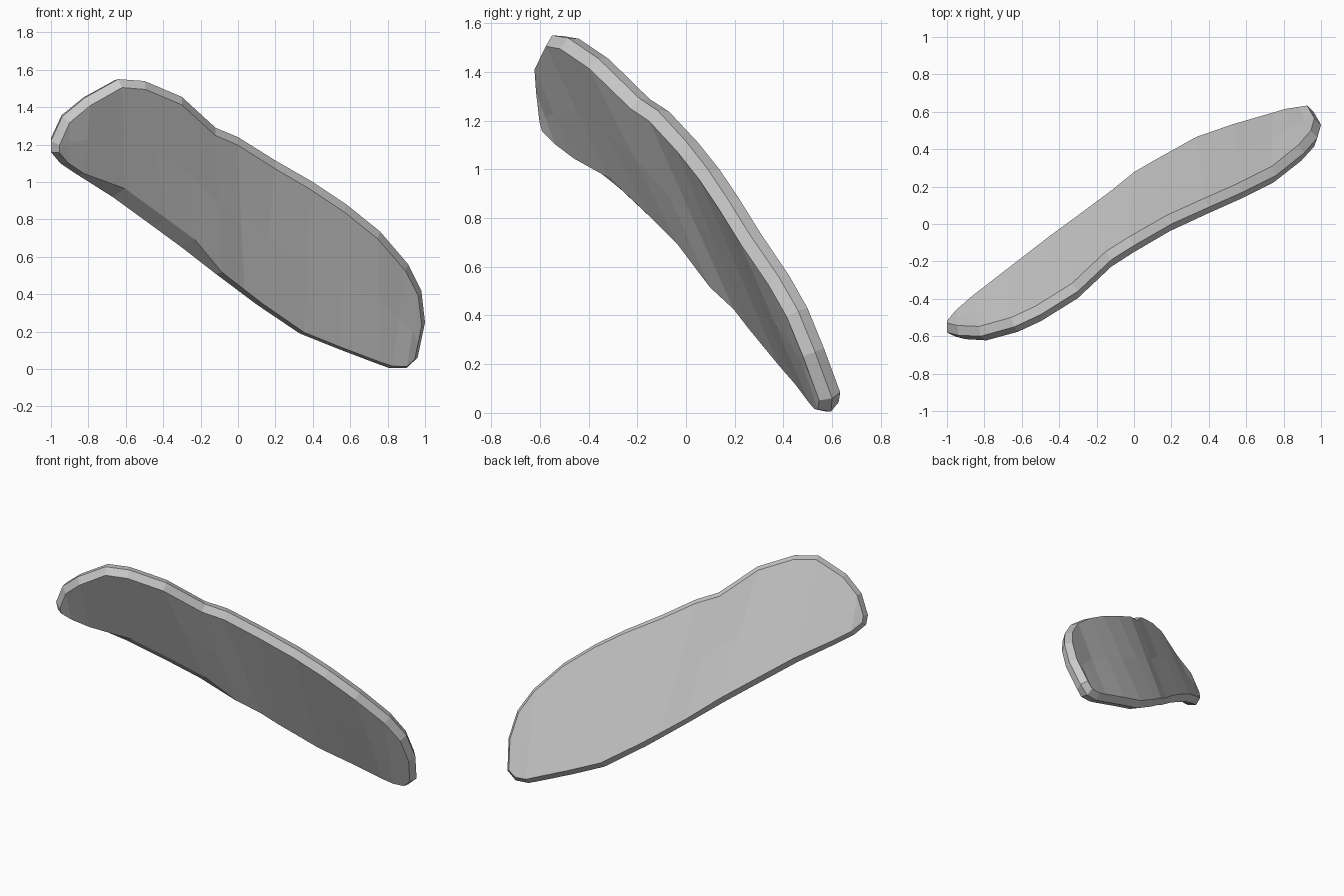
import bpy, bmesh
from mathutils import Vector

if "Cube" in bpy.data.objects:
    bpy.data.objects.remove(bpy.data.objects["Cube"])

# Rim points from heel to toe: upper side and lower side of the sole
UPPER = [(-1, -.58, 1.22), (-.94, -.595, 1.35), (-.82, -.60, 1.45), (-.64, -.55, 1.55),
         (-.50, -.485, 1.54), (-.30, -.36, 1.455), (-.12, -.19, 1.29), (0, -.115, 1.24),
         (.2, 0, 1.115), (.4, .09, 1.0), (.58, .17, .88), (.76, .26, .735),
         (.91, .38, .56), (.98, .46, .42), (1, .53, .25)]
LOWER = [(-1, -.56, 1.16), (-.95, -.50, 1.10), (-.86, -.42, 1.04), (-.67, -.27, .92),
         (-.45, -.10, .76), (-.30, .01, .65), (-.12, .14, .51), (0, .24, .42),
         (.1, .30, .345), (.33, .43, .19), (.53, .50, .11), (.74, .56, .03),
         (.81, .58, .005), (.90, .595, .005), (.96, .60, .06)]
HALF_THICK = 0.047
U = [Vector(p) for p in UPPER]
L = [Vector(p) for p in LOWER]
n = len(U)

# Surface direction at each station, pointing out of the tread side
centre = [(a + b) / 2 for a, b in zip(U, L)]
normals = []
for i in range(n):
    lo, hi = max(i - 2, 0), min(i + 2, n - 1)
    along = centre[hi] - centre[lo]
    across = U[min(max(i, 2), n - 3)] - L[min(max(i, 2), n - 3)]
    normals.append(along.cross(across).normalized())

rim = U + L[::-1]
rim_normals = normals + normals[::-1]
count = len(rim)


def ring(side, inset, arch_inset):
    """Rim moved inward and to one side of the slab; the arch gets its own inset."""
    points = []
    for k, p in enumerate(rim):
        tangent = rim[(k + 1) % count] - rim[k - 1]
        inward = tangent.cross(rim_normals[k]).normalized()
        station = count - 1 - k
        amount = arch_inset if k >= n and 3 <= station <= 5 else inset
        if inward.dot(centre[n // 2] - p) < 0 and k in (0, n - 1, n, count - 1):
            inward = -inward
        points.append(p + inward * amount + rim_normals[k] * side * HALF_THICK)
    return points


bm = bmesh.new()
tread = [bm.verts.new(p) for p in ring(1, .03, .08)]
edge = [bm.verts.new(p) for p in rim]
inner = [bm.verts.new(p) for p in ring(-1, .025, .03)]

# Bevelled side wall
for a, b in ((tread, edge), (edge, inner)):
    for k in range(count):
        j = (k + 1) % count
        bm.faces.new((a[k], a[j], b[j], b[k]))

# Tread and inner faces, spanned from rim to rim with a middle row
for r in (tread, inner):
    mid = [bm.verts.new((r[i].co + r[count - 1 - i].co) / 2) for i in range(n)]
    for i in range(n - 1):
        bm.faces.new((r[i], r[i + 1], mid[i + 1], mid[i]))
        bm.faces.new((mid[i], mid[i + 1], r[count - 2 - i], r[count - 1 - i]))
    for i in (0, n - 1):
        bm.faces.new((r[i], mid[i], r[count - 1 - i]))

bmesh.ops.recalc_face_normals(bm, faces=bm.faces)
mesh = bpy.data.meshes.new("shoe_sole")
bm.to_mesh(mesh)
bm.free()

# Single grey rubber colour
grey = bpy.data.materials.new("light_grey")
grey.diffuse_color = (.6, .6, .6, 1)
grey.use_nodes = True
grey.node_tree.nodes["Principled BSDF"].inputs["Base Color"].default_value = grey.diffuse_color
mesh.materials.append(grey)
sole = bpy.data.objects.new("shoe_sole", mesh)
bpy.context.collection.objects.link(sole)
